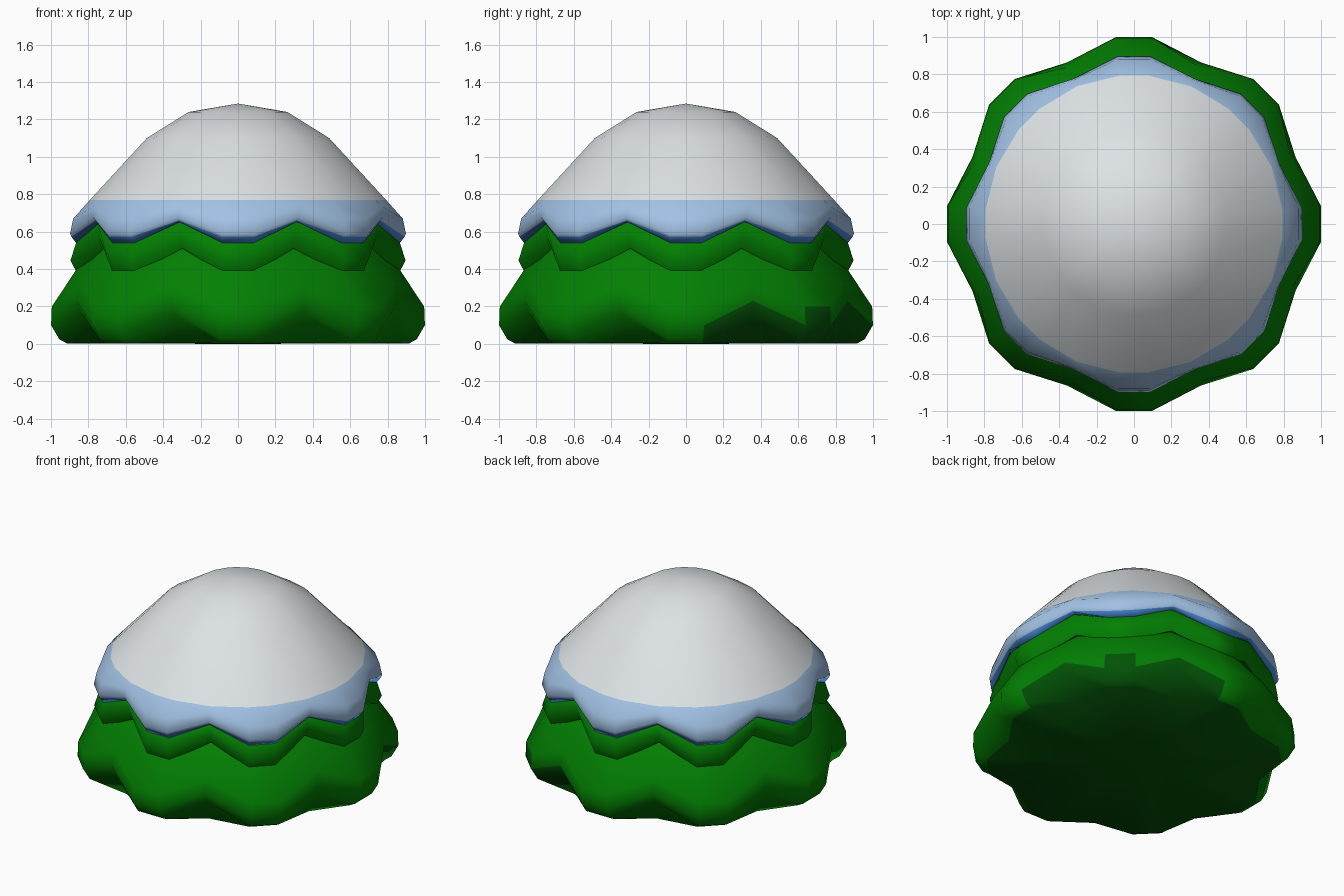
import bpy, bmesh, math

if "Cube" in bpy.data.objects:
    bpy.data.objects.remove(bpy.data.objects["Cube"])

LOBES = 8


def material(name, rgb):
    m = bpy.data.materials.new(name)
    m.diffuse_color = (*rgb, 1)
    m.use_nodes = True
    m.node_tree.nodes["Principled BSDF"].inputs["Base Color"].default_value = m.diffuse_color
    return m


green = material("leaf green", (0.0008, 0.215, 0.0008))
dark = material("dark underside green", (0.0008, 0.085, 0.002))
white = material("snow white", (0.72, 0.76, 0.775))
pale = material("pale blue snow", (0.36, 0.54, 0.78))
blue = material("deep blue snow", (0.07, 0.27, 0.73))


def scalloped_layer(name, rings, top_z, bottom_z, mats, strip_mats):
    """Skin rings from top to bottom; ring = (tip radius, tip z, valley radius, valley z)."""
    bm = bmesh.new()
    loops = []
    for tr, tz, vr, vz in rings:
        loop = []
        for k in range(LOBES):
            for off, r, z in ((-5.5, tr, tz), (5.5, tr, tz), (22.5, vr, vz)):
                a = math.radians(k * 360 / LOBES + off)
                loop.append(bm.verts.new((r * math.cos(a), r * math.sin(a), z)))
        loops.append(loop)
    n = len(loops[0])
    top = bm.verts.new((0, 0, top_z))
    bottom = bm.verts.new((0, 0, bottom_z))
    for i in range(n):
        j = (i + 1) % n
        bm.faces.new((top, loops[0][i], loops[0][j])).material_index = strip_mats[0]
        for s in range(len(loops) - 1):
            a, b = loops[s], loops[s + 1]
            bm.faces.new((a[i], b[i], b[j], a[j])).material_index = strip_mats[s + 1]
        bm.faces.new((bottom, loops[-1][j], loops[-1][i])).material_index = strip_mats[-1]
    bmesh.ops.recalc_face_normals(bm, faces=bm.faces)
    me = bpy.data.meshes.new(name)
    bm.to_mesh(me)
    bm.free()
    for m in mats:
        me.materials.append(m)
    ob = bpy.data.objects.new(name, me)
    bpy.context.collection.objects.link(ob)
    bpy.ops.object.select_all(action='DESELECT')
    ob.select_set(True)
    bpy.context.view_layer.objects.active = ob
    bpy.ops.object.shade_smooth_by_angle(angle=math.radians(75))
    return ob


# Lowest, widest leaf skirt with a dark base
lower = scalloped_layer("lower_leaves", [
    (0.72, 0.60, 0.69, 0.60),
    (0.86, 0.41, 0.81, 0.44),
    (1.00, 0.20, 0.91, 0.32),
    (1.004, 0.10, 0.935, 0.23),
    (0.96, 0.025, 0.91, 0.17),
    (0.92, 0.003, 0.82, 0.005),
], 0.62, 0.0, [green, dark], [0, 0, 0, 0, 0, 0, 1])

# The dark base colour climbs to the rim on the back right quarter
for p in lower.data.polygons:
    c = p.center
    angle = math.degrees(math.atan2(c.y, c.x))
    if 3 < angle < 87 and c.z < 0.19:
        p.material_index = 1

# Narrow middle leaf skirt
scalloped_layer("middle_leaves", [
    (0.72, 0.70, 0.70, 0.70),
    (0.87, 0.54, 0.81, 0.64),
    (0.90, 0.445, 0.80, 0.565),
    (0.865, 0.38, 0.775, 0.51),
    (0.74, 0.45, 0.70, 0.53),
], 0.72, 0.52, [green], [0] * 6)

# Snow dome: white top, pale blue drape, deep blue underside
scalloped_layer("snow_cap", [
    (0.265, 1.24, 0.265, 1.24),
    (0.49, 1.10, 0.49, 1.10),
    (0.797, 0.768, 0.797, 0.768),
    (0.885, 0.67, 0.835, 0.735),
    (0.902, 0.59, 0.842, 0.68),
    (0.895, 0.573, 0.824, 0.66),
    (0.87, 0.54, 0.82, 0.653),
    (0.74, 0.60, 0.72, 0.66),
], 1.285, 0.66, [white, pale, blue], [0, 0, 0, 1, 1, 1, 2, 2, 2])
